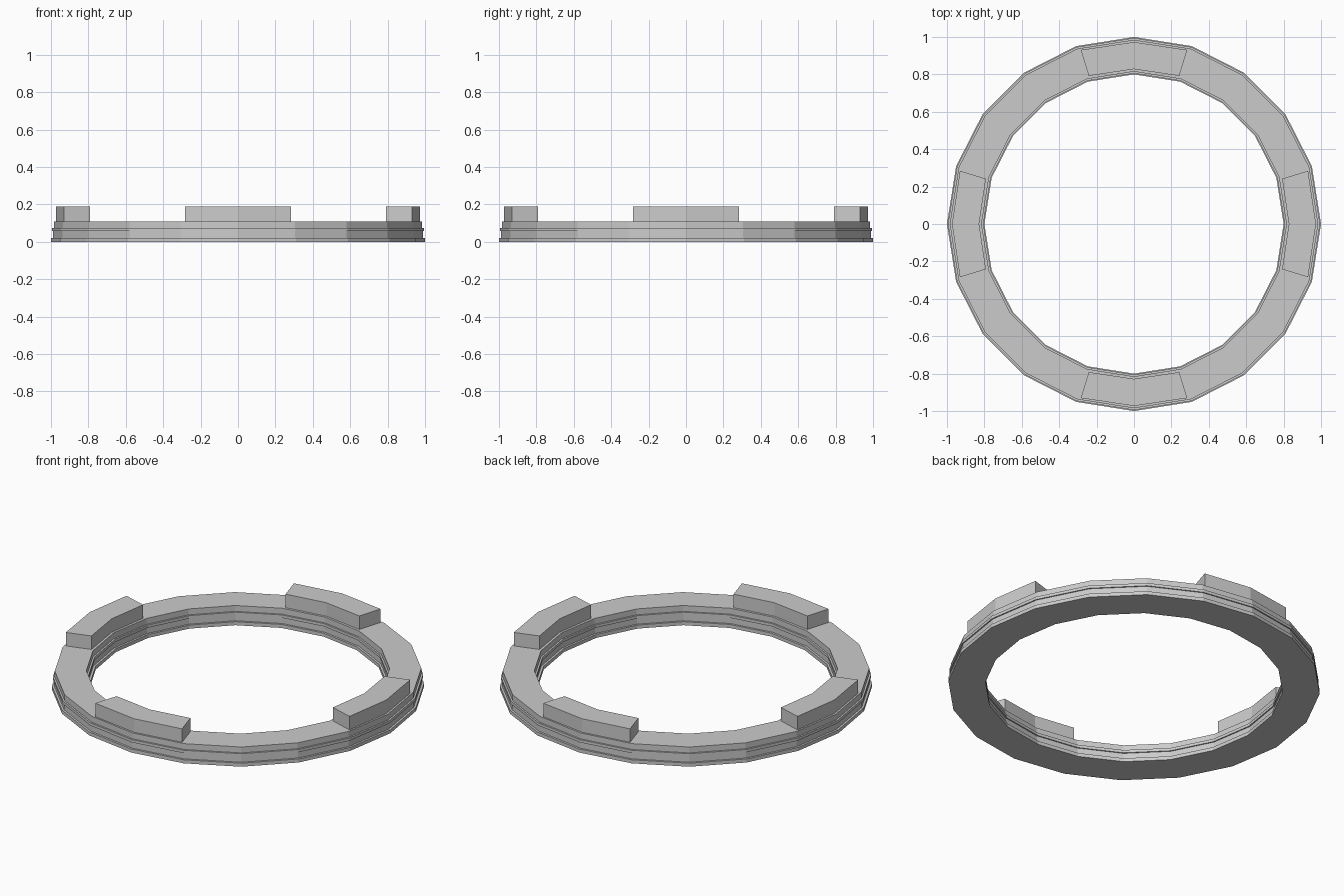
import bpy, bmesh
from math import cos, sin, radians, pi

if "Cube" in bpy.data.objects:
    bpy.data.objects.remove(bpy.data.objects["Cube"])

SIDES = 20


def add_object(name, bm):
    bmesh.ops.recalc_face_normals(bm, faces=bm.faces)
    mesh = bpy.data.meshes.new(name)
    bm.to_mesh(mesh)
    bm.free()
    obj = bpy.data.objects.new(name, mesh)
    bpy.context.collection.objects.link(obj)
    return obj


def sweep(name, profile, angles, closed):
    """Sweep a closed (radius, z) profile around z through the given angles."""
    bm = bmesh.new()
    rings = [[bm.verts.new((r * cos(a), r * sin(a), z)) for r, z in profile]
             for a in angles]
    n = len(profile)
    for i in range(len(rings) if closed else len(rings) - 1):
        a, b = rings[i], rings[(i + 1) % len(rings)]
        for j in range(n):
            k = (j + 1) % n
            bm.faces.new((a[j], b[j], b[k], a[k]))
    if not closed:
        bm.faces.new(rings[0])
        bm.faces.new(rings[-1])
    return add_object(name, bm)


# Base ring: bottom flange, thin raised band, plain wall, on both sides
outer = [(1.0, 0), (1.0, 0.021), (0.988, 0.021), (0.988, 0.058),
         (0.995, 0.058), (0.995, 0.075), (0.985, 0.075), (0.985, 0.11)]
inner = [(0.815, 0.11), (0.815, 0.075), (0.805, 0.075), (0.805, 0.058),
         (0.812, 0.058), (0.812, 0.021), (0.80, 0.021), (0.80, 0)]
sweep("base_ring", outer + inner,
      [2 * pi * i / SIDES for i in range(SIDES)], True)

# Four raised blocks, each bent once at its middle
block = [(0.973, 0.11), (0.973, 0.19), (0.828, 0.19), (0.828, 0.11)]
for i, side in enumerate(("right", "back", "left", "front")):
    sweep(f"raised_block_{side}", block,
          [radians(90 * i + d) for d in (-17, 0, 17)], False)
